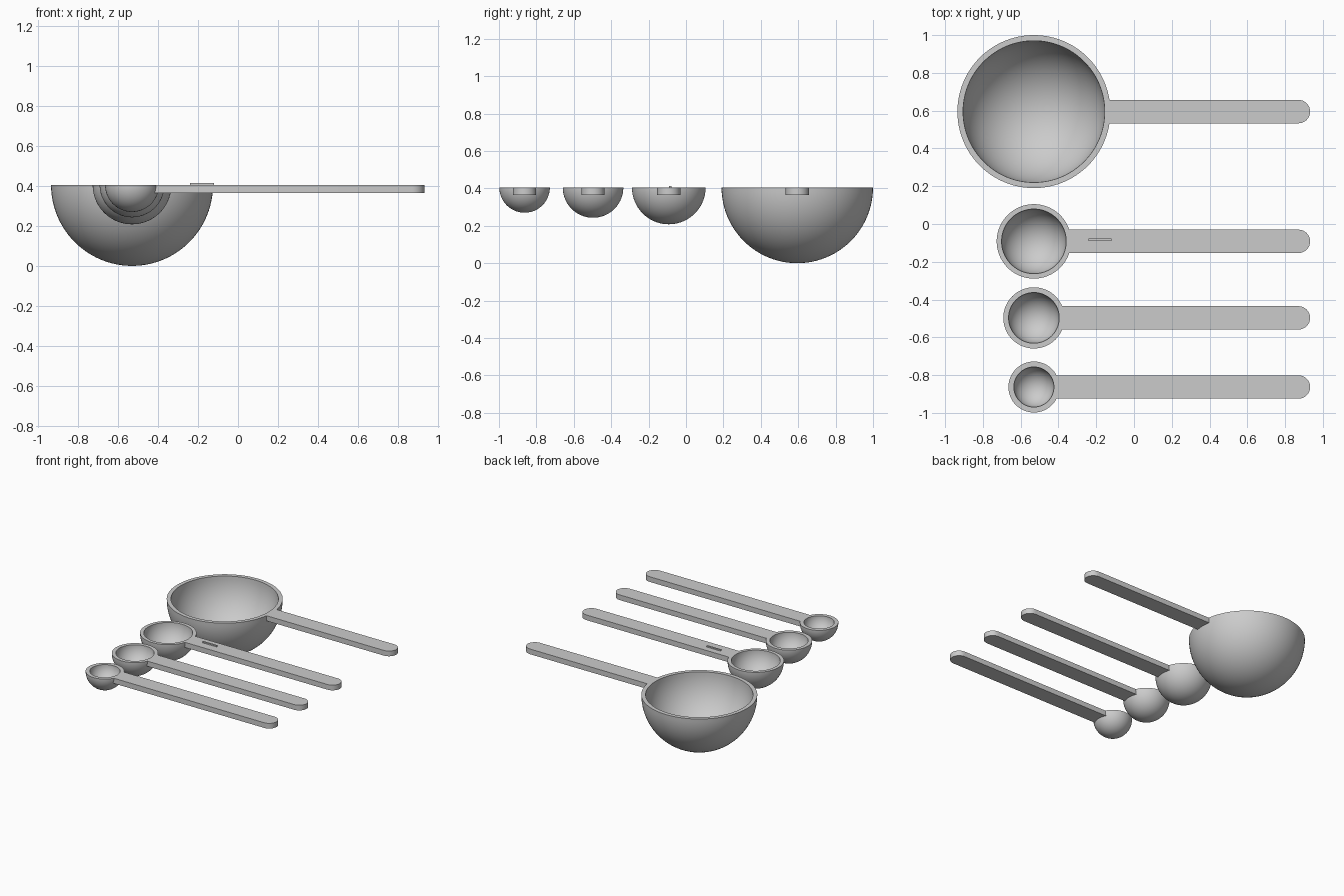
import bpy, bmesh
from math import sin, cos, pi, asin, radians
from mathutils import Vector

cube = bpy.data.objects.get("Cube")
if cube:
    bpy.data.objects.remove(cube, do_unlink=True)

TOP = 0.405          # height of the rims and handles
BOWL_X = -0.53       # bowl centre line
HANDLE_END = 0.9325
HALF_WIDTH = 0.062
THICKNESS = 0.04

grey = bpy.data.materials.new("grey plastic")
grey.use_nodes = True
grey.diffuse_color = (0.6, 0.6, 0.6, 1)
grey.node_tree.nodes["Principled BSDF"].inputs["Base Color"].default_value = (0.6, 0.6, 0.6, 1)


def finish(name, bm):
    """Turn a bmesh into a shaded, coloured object."""
    bmesh.ops.recalc_face_normals(bm, faces=bm.faces)
    mesh = bpy.data.meshes.new(name)
    bm.to_mesh(mesh)
    bm.free()
    mesh.materials.append(grey)
    obj = bpy.data.objects.new(name, mesh)
    bpy.context.collection.objects.link(obj)
    bpy.ops.object.select_all(action='DESELECT')
    obj.select_set(True)
    bpy.context.view_layer.objects.active = obj
    bpy.ops.object.shade_smooth_by_angle(angle=radians(30))
    return obj


def make_bowl(name, y, outer, inner, steps=24):
    """Thick hemisphere: outer arc up, across the rim, inner arc down, spun."""
    angles = [i / steps * pi / 2 for i in range(steps + 1)]
    profile = [(outer * sin(a), -outer * cos(a)) for a in angles]
    profile += [(inner * sin(a), -inner * cos(a)) for a in reversed(angles)]
    centre = Vector((BOWL_X, y, TOP))
    bm = bmesh.new()
    verts = [bm.verts.new(centre + Vector((r, 0, z))) for r, z in profile]
    edges = [bm.edges.new(pair) for pair in zip(verts, verts[1:])]
    bmesh.ops.spin(bm, geom=verts + edges, cent=centre, axis=(0, 0, 1),
                   angle=2 * pi, steps=4 * steps)
    bmesh.ops.remove_doubles(bm, verts=bm.verts, dist=0.0001)
    finish(name, bm)


def make_plate(name, outline, bottom, height):
    """Extrude a flat outline upward."""
    bm = bmesh.new()
    face = bm.faces.new([bm.verts.new((x, y, bottom)) for x, y in outline])
    extruded = bmesh.ops.extrude_face_region(bm, geom=[face])["geom"]
    moved = [v for v in extruded if isinstance(v, bmesh.types.BMVert)]
    bmesh.ops.translate(bm, verts=moved, vec=(0, 0, height))
    finish(name, bm)


def make_handle(name, y, start_radius, steps=16):
    """Flat bar with a round tip; its root follows the bowl wall."""
    tip_x = HANDLE_END - HALF_WIDTH
    outline = []
    for i in range(steps + 1):
        a = -pi / 2 + pi * i / steps
        outline.append((tip_x + HALF_WIDTH * cos(a), y + HALF_WIDTH * sin(a)))
    spread = asin(HALF_WIDTH / start_radius)
    for i in range(steps + 1):
        a = spread - 2 * spread * i / steps
        outline.append((BOWL_X + start_radius * cos(a), y + start_radius * sin(a)))
    make_plate(name, outline, TOP - THICKNESS, THICKNESS)


# Four measuring spoons: name, y position, outer radius, inner radius
spoons = [
    ("large", 0.595, 0.405, 0.375),
    ("medium", -0.092, 0.197, 0.171),
    ("small", -0.497, 0.162, 0.134),
    ("tiny", -0.863, 0.135, 0.106),
]
for size, y, outer, inner in spoons:
    make_bowl(size + "_bowl", y, outer, inner)
    make_handle(size + "_handle", y, (outer + inner) / 2)

# Plain raised ridge on the medium handle
make_plate("medium_handle_ridge",
           [(-0.24, -0.09), (-0.12, -0.09), (-0.12, -0.078), (-0.24, -0.078)],
           TOP - 0.002, 0.011)
